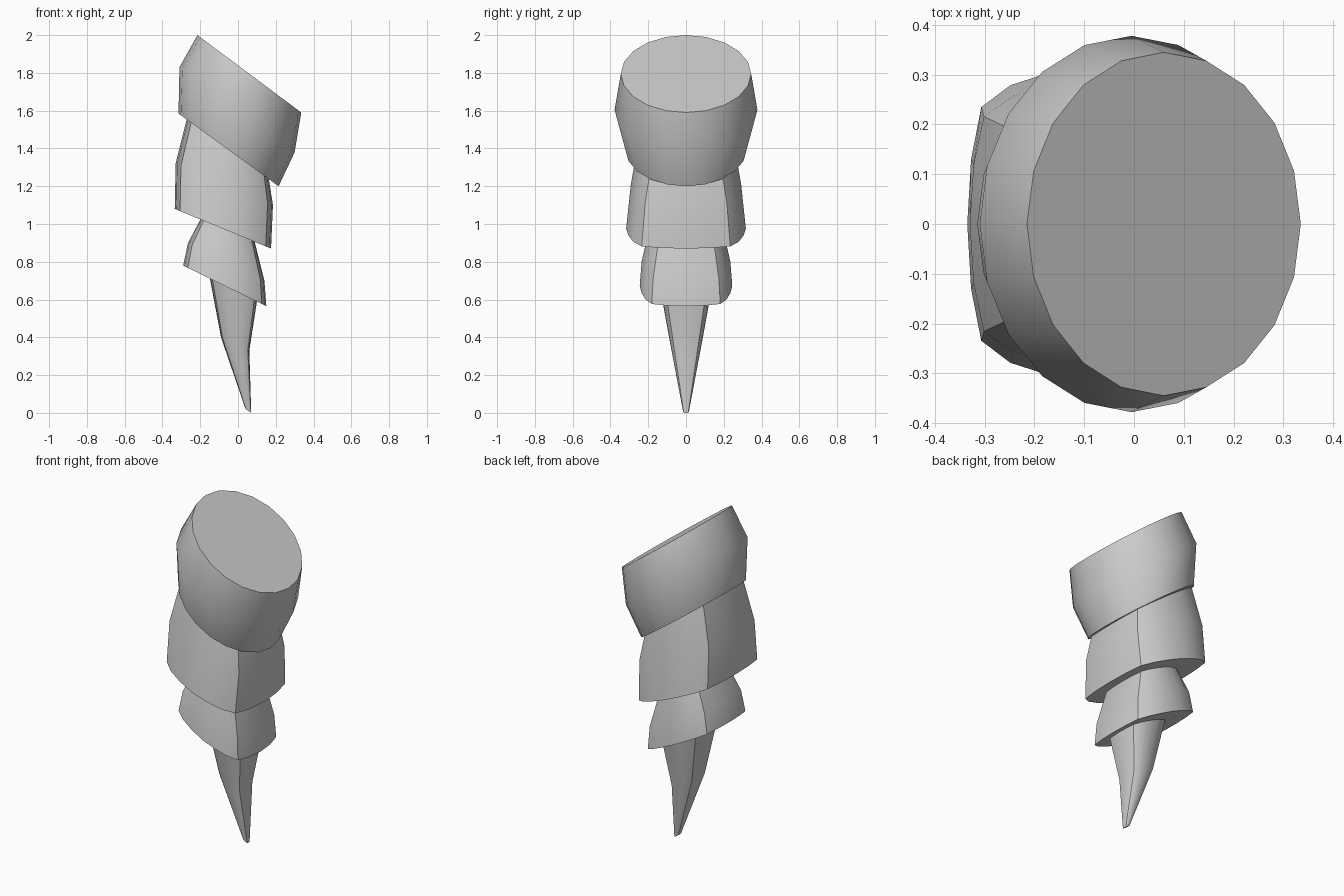
import bpy, math
from mathutils import Vector

if "Cube" in bpy.data.objects:
    bpy.data.objects.remove(bpy.data.objects["Cube"])

# Cross-sections in unit coordinates: round 20-gon, and bulged square with four corners
ROUND = [(math.cos(i * math.pi / 10), math.sin(i * math.pi / 10)) for i in range(20)]
QUARTER = [(1, 0), (0.97, 0.41), (0.89, 0.74), (0.66, 0.88), (0.35, 0.96), (0, 1)]
HALF = QUARTER + [(-u, v) for u, v in QUARTER[-2::-1]]
SQUARISH = HALF + [(u, -v) for u, v in HALF[-2:0:-1]]


def segment(name, section, rings):
    """Loft tilted rings, each (left x, left z, right x, right z, half depth)."""
    verts, faces = [], []
    n = len(section)
    for lx, lz, rx, rz, depth in rings:
        left, right = Vector((lx, 0, lz)), Vector((rx, 0, rz))
        mid, half = (left + right) / 2, (right - left) / 2
        verts += [mid + half * u + Vector((0, depth * v, 0)) for u, v in section]
    for r in range(len(rings) - 1):
        for i in range(n):
            j = (i + 1) % n
            faces.append((r * n + i, r * n + j, (r + 1) * n + j, (r + 1) * n + i))
    faces.append(tuple(reversed(range(n))))
    faces.append(tuple(range((len(rings) - 1) * n, len(rings) * n)))
    mesh = bpy.data.meshes.new(name)
    mesh.from_pydata(verts, [], faces)
    ob = bpy.data.objects.new(name, mesh)
    bpy.context.collection.objects.link(ob)
    bpy.ops.object.select_all(action='DESELECT')
    ob.select_set(True)
    bpy.context.view_layer.objects.active = ob
    bpy.ops.object.shade_smooth_by_angle(angle=math.radians(29))
    return ob


# Pointed claw
segment("claw", SQUARISH, [
    (0.04, 0.02, 0.07, 0.0, 0.016),
    (-0.09, 0.40, 0.06, 0.33, 0.083),
    (-0.16, 0.77, 0.108, 0.64, 0.145)])

# Lower and middle plates, each tucked into the one above
segment("lower_plate", SQUARISH, [
    (-0.29, 0.78, 0.15, 0.565, 0.245),
    (-0.265, 0.90, 0.14, 0.70, 0.235),
    (-0.18, 1.06, 0.08, 0.94, 0.19)])
segment("middle_plate", SQUARISH, [
    (-0.335, 1.08, 0.175, 0.87, 0.317),
    (-0.33, 1.32, 0.185, 1.10, 0.292),
    (-0.26, 1.60, 0.155, 1.29, 0.25)])

# Upper barrel with slanted flat top
segment("upper_barrel", ROUND, [
    (-0.315, 1.585, 0.215, 1.20, 0.32),
    (-0.31, 1.83, 0.30, 1.38, 0.378),
    (-0.215, 2.0, 0.335, 1.59, 0.345)])
